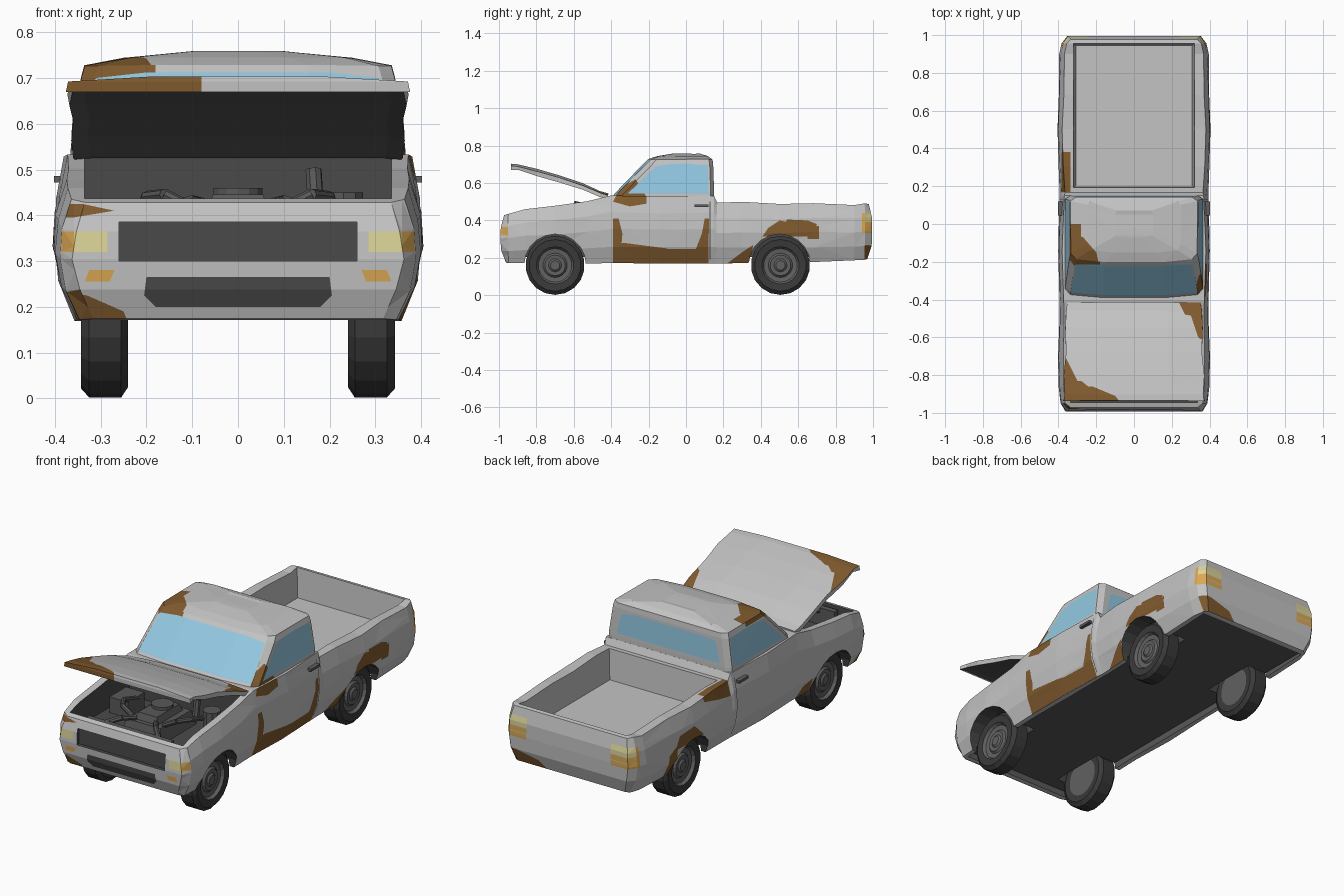
import bpy, bmesh, math, random
from mathutils import Vector, Matrix

if "Cube" in bpy.data.objects:
    bpy.data.objects.remove(bpy.data.objects["Cube"])
random.seed(4)

COLORS = [("grey_paint", (0.55, 0.55, 0.55)), ("rust", (0.22, 0.105, 0.028)),
          ("window_blue", (0.29, 0.58, 0.76)), ("dark_trim", (0.068, 0.068, 0.068)),
          ("tyre_black", (0.042, 0.042, 0.042)), ("hub_grey", (0.12, 0.12, 0.12)),
          ("pale_yellow", (0.72, 0.66, 0.32)), ("amber", (0.70, 0.39, 0.085)),
          ("engine_grey", (0.10, 0.10, 0.10))]
MATS = []
for n, c in COLORS:
    m = bpy.data.materials.new(n)
    m.diffuse_color = (*c, 1)
    m.use_nodes = True
    m.node_tree.nodes["Principled BSDF"].inputs["Base Color"].default_value = m.diffuse_color
    MATS.append(m)
PAINT, RUST, GLASS, DARK, TYRE, HUB, YELLOW, AMBER, ENGINE = range(9)


def finish(name, bm, mat=None):
    bmesh.ops.recalc_face_normals(bm, faces=bm.faces)
    if mat is not None:
        for f in bm.faces:
            f.material_index = mat
    me = bpy.data.meshes.new(name)
    bm.to_mesh(me)
    bm.free()
    for m in MATS:
        me.materials.append(m)
    ob = bpy.data.objects.new(name, me)
    bpy.context.collection.objects.link(ob)
    return ob


def loft(name, halves, jitter=0.0):
    """Mirrored half sections skinned together, ends closed with rows of quads."""
    bm = bmesh.new()
    rings, k = [], len(halves[0])
    for h in halves:
        h = [Vector(p) + Vector([random.uniform(-jitter, jitter) for _ in range(3)]) for p in h]
        rings.append([bm.verts.new(p) for p in h] +
                     [bm.verts.new((-p.x, p.y, p.z)) for p in reversed(h)])
    for a, b in zip(rings, rings[1:]):
        for i in range(2 * k):
            j = (i + 1) % (2 * k)
            bm.faces.new((a[i], a[j], b[j], b[i]))
    for r in (rings[0], rings[-1]):
        for i in range(k - 1):
            bm.faces.new((r[i], r[i + 1], r[2 * k - 2 - i], r[2 * k - 1 - i]))
    return finish(name, bm, PAINT)


def box(name, x0, x1, y0, y1, z0, z1, mat, flare=0.0):
    bm = bmesh.new()
    bmesh.ops.create_cube(bm, size=1)
    for v in bm.verts:
        s = 2 * flare if v.co.z > 0 else 0
        v.co = ((x0 + x1) / 2 + v.co.x * (x1 - x0 + s), (y0 + y1) / 2 + v.co.y * (y1 - y0 + s),
                (z0 + z1) / 2 + v.co.z * (z1 - z0))
    return finish(name, bm, mat)


def tube(name, pts, r, mat, seg=8):
    bm = bmesh.new()
    for a, b in zip(pts, pts[1:]):
        a, b = Vector(a), Vector(b)
        rot = (b - a).to_track_quat('Z', 'Y').to_matrix().to_4x4()
        bmesh.ops.create_cone(bm, cap_ends=True, segments=seg, radius1=r, radius2=r,
                              depth=(b - a).length, matrix=Matrix.Translation((a + b) / 2) @ rot)
    return finish(name, bm, mat)


def cut(ob, cutters):
    for c in cutters:
        md = ob.modifiers.new("cut", 'BOOLEAN')
        md.operation, md.solver, md.object = 'DIFFERENCE', 'EXACT', c
    bpy.context.view_layer.update()
    me = bpy.data.meshes.new_from_object(ob.evaluated_get(bpy.context.evaluated_depsgraph_get()))
    ob.modifiers.clear()
    ob.data = me
    for c in cutters:
        bpy.data.objects.remove(c)


def rect(u0, u1, v0, v1):
    return [(u0, v0), (u1, v0), (u1, v1), (u0, v1)]


def paint(ob, axis, sign, polys, mat, depth=0.0):
    """Cut convex outlines into the faces looking along an axis and colour the inside."""
    bm = bmesh.new()
    bm.from_mesh(ob.data)
    bmesh.ops.triangulate(bm, faces=[f for f in bm.faces if len(f.verts) > 4])
    ua, va = [i for i in range(3) if i != axis]
    for poly in polys:
        lo = [min(p[i] for p in poly) for i in (0, 1)]
        hi = [max(p[i] for p in poly) for i in (0, 1)]

        def hits():
            out = []
            bm.normal_update()
            for f in bm.faces:
                if f.material_index != PAINT or f.normal[axis] * sign < 0.3:
                    continue
                if f.calc_center_median()[axis] * sign < depth:
                    continue
                us, vs = [v.co[ua] for v in f.verts], [v.co[va] for v in f.verts]
                if min(us) < hi[0] and max(us) > lo[0] and min(vs) < hi[1] and max(vs) > lo[1]:
                    out.append(f)
            return out
        edges = list(zip(poly, poly[1:] + poly[:1]))
        for a, b in edges:
            fs = hits()
            geom = fs + list({e for f in fs for e in f.edges}) + list({v for f in fs for v in f.verts})
            co, no = Vector((0, 0, 0)), Vector((0, 0, 0))
            co[ua], co[va] = a
            no[ua], no[va] = a[1] - b[1], b[0] - a[0]
            bmesh.ops.bisect_plane(bm, geom=geom, dist=1e-5, plane_co=co, plane_no=no)
        for f in hits():
            c = f.calc_center_median()
            s = [(b[0] - a[0]) * (c[va] - a[1]) - (b[1] - a[1]) * (c[ua] - a[0]) for a, b in edges]
            if min(s) >= 0 or max(s) <= 0:
                f.material_index = mat
    bm.to_mesh(ob.data)
    bm.free()


# body shell: y, half width, bottom, top
SECTIONS = [(-0.99, .36, .175, .43), (-0.95, .388, .17, .437), (-0.86, .397, .17, .462),
            (-0.7, .402, .17, .48), (-0.53, .398, .17, .505), (-0.4, .396, .17, .535),
            (-0.14, .404, .17, .53), (.148, .395, .172, .53), (.165, .392, .172, .497),
            (.3, .398, .172, .497), (.5, .404, .18, .487), (.68, .4, .18, .495),
            (.9, .394, .185, .485), (.955, .384, .19, .492), (.99, .355, .195, .485)]
PROFILE = [(.885, 0), (.965, .25), (1, .5), (.985, .75), (.935, 1)]
halves = []
for i, (y, w, zb, zt) in enumerate(SECTIONS):
    lean = {0: (.03, .005, -.005, 0, .02), len(SECTIONS) - 1: (-.02, 0, .005, .005, -.01)}.get(i, (0,) * 5)
    halves.append([(w * a, y + d, zb + (zt - zb) * t) for (a, t), d in zip(PROFILE, lean)])
body = loft("truck_body", halves, 0.003)

# engine bay, load bed, grille recess, shallow underside and wheel arches
cutters = [box("bay_cutter", -.335, .335, -.945, -.44, .335, .8, DARK),
           box("bed_cutter", -.308, .308, .205, .945, .335, .6, PAINT, 0.02),
           box("grille_cutter", -.26, .26, -1.1, -.975, .30, .385, DARK),
           box("under_cutter", -.325, .325, -.93, .94, 0, .205, ENGINE)]
for s in (-1, 1):
    for y in (-.7, .5):
        cutters.append(tube("arch_cutter", [(s * .21, y, .162), (s * .5, y, .162)], .165, DARK, 20))
cut(body, cutters)

# lower grille, lamps and indicators
paint(body, 1, -1, [[(-.18, .2), (.18, .2), (.205, .225), (.2, .265), (-.2, .265), (-.205, .225)]], DARK, .9)
for s in (-1, 1):
    paint(body, 1, -1, [rect(s * .285, s * .358, .32, .365)], YELLOW, .9)
    paint(body, 1, -1, [rect(s * .36, s * .386, .32, .365),
                        [(s * .28, .255), (s * .335, .255), (s * .325, .28), (s * .27, .28)]], AMBER, .9)
    paint(body, 1, 1, [rect(s * .25, s * .38, .393, .442)], YELLOW, .9)
    paint(body, 1, 1, [rect(s * .25, s * .38, .332, .358), rect(s * .25, s * .38, .362, .389)], AMBER, .9)
    paint(body, 0, s, [rect(.94, 1, .335, .44), rect(-1, -.955, .32, .365)], AMBER, .3)
    paint(body, 0, s, [rect(.126, .13, .19, .5)], DARK, .3)

# rust on the right side, left side, nose and tail
paint(body, 0, 1, [
    [(-.39, .17), (-.1, .17), (-.1, .25), (-.33, .28), (-.39, .27)], rect(-.1, .12, .17, .248),
    [(-.39, .26), (-.345, .27), (-.34, .33), (-.36, .41), (-.39, .41)],
    [(.05, .24), (.12, .24), (.12, .33), (.085, .33)], [(.085, .33), (.122, .33), (.122, .41), (.1, .41)],
    [(.41, .315), (.7, .315), (.64, .37), (.5, .4), (.44, .36)],
    [(.52, .36), (.68, .34), (.7, .38), (.65, .4), (.54, .405)], rect(.65, .71, .3, .37),
    [(.22, .17), (.34, .17), (.36, .27), (.3, .23)],
    [(-.39, .5), (-.3, .475), (-.21, .49), (-.21, .54), (-.37, .54)]], RUST, .3)
paint(body, 0, -1, [
    [(.17, .42), (.27, .44), (.39, .47), (.4, .5), (.17, .5)],
    [(.42, .315), (.66, .315), (.62, .38), (.5, .39)], [(.62, .18), (.7, .18), (.7, .3), (.64, .34)],
    [(-.53, .17), (-.42, .17), (-.46, .23), (-.53, .25)],
    [(-1, .17), (-.9, .17), (-.94, .23), (-1, .24)]], RUST, .3)
paint(body, 2, 1, [rect(-.4, -.335, .17, .38)], RUST, .44)
paint(body, 1, -1, [[(-.4, .165), (-.24, .165), (-.25, .19), (-.33, .225), (-.4, .235)],
                    [(-.4, .395), (-.36, .395), (-.27, .41), (-.34, .425), (-.4, .425)]], RUST, .9)
paint(body, 1, 1, [[(.13, .18), (.39, .18), (.39, .27), (.32, .265), (.19, .235)]], RUST, .9)

# cab: z, windscreen y, back y, half width
CAB = [(.495, -.405, .15, .368), (.55, -.362, .15, .364), (.7, -.215, .147, .342),
       (.727, -.187, .143, .334), (.743, -.14, .12, .25), (.757, -.06, .07, .1)]
cab = loft("cab", [[(.45 * w, f - .014, z), (.92 * w, f, z), (w, f + .033, z), (w, b - .02, z), (.92 * w, b, z)]
                   for z, f, b, w in CAB], 0.002)
paint(cab, 1, -1, [[(-.335, .545), (.335, .545), (.308, .7), (.2, .712), (-.2, .712), (-.308, .7)]], GLASS)
paint(cab, 1, 1, [[(-.305, .565), (.305, .565), (.28, .675), (.2, .685), (-.2, .685), (-.28, .675)]], GLASS)
for s in (-1, 1):
    paint(cab, 0, s, [[(-.31, .545), (.12, .545), (.115, .692), (0, .706), (-.1, .7), (-.165, .685)]], GLASS, .2)
paint(cab, 0, 1, [[(-.4, .5), (-.2, .5), (-.23, .56), (-.27, .62), (-.34, .58)]], RUST, .2)
paint(cab, 2, 1, [[(-.36, -.24), (-.18, -.24), (-.2, -.15), (-.27, -.07), (-.36, -.04)],
                  rect(-.36, -.28, -.1, 0)], RUST, .69)
paint(cab, 1, -1, [rect(-.36, -.18, .71, .75)], RUST)
paint(cab, 0, -1, [rect(-.2, -.02, .705, .75)], RUST, .2)

# raised hood with dark underside
HOOD = [(-.935, .692, .374), (-.9, .69, .364), (-.8, .662, .37), (-.68, .628, .362),
        (-.55, .585, .362), (-.46, .548, .358), (-.415, .534, .352)]
hood = loft("hood", [[(.9 * w, y, z - .016), (w, y, z - .022), (w, y, z), (.5 * w, y, z + .012)]
                     for y, z, w in HOOD], 0.003)
for p in hood.data.polygons:
    if p.normal.z < -.3:
        p.material_index = ENGINE
paint(hood, 2, 1, [[(-.4, -.96), (-.06, -.96), (-.1, -.91), (-.22, -.86), (-.4, -.86)],
                   [(-.4, -.87), (-.23, -.87), (-.28, -.83), (-.4, -.83)],
                   [(-.4, -.83), (-.3, -.83), (-.36, -.71), (-.4, -.7)],
                   [(.23, -.4), (.4, -.4), (.4, -.5), (.27, -.48)],
                   [(.3, -.48), (.4, -.48), (.4, -.64), (.34, -.6)]], RUST)
paint(hood, 1, -1, [rect(-.4, -.08, .66, .72)], RUST, .9)

# engine parts
box("engine_block", -.12, .12, -.82, -.52, .33, .41, ENGINE, -.02)
box("engine_cover", -.07, .07, -.78, -.56, .40, .445, ENGINE, -.015)
box("battery", -.3, -.19, -.66, -.52, .33, .42, ENGINE)
box("radiator", -.25, .25, -.93, -.9, .33, .425, ENGINE)
tube("air_filter", [(.0, -.64, .44), (.0, -.64, .46)], .055, ENGINE, 14)
tube("fluid_tank", [(.23, -.55, .33), (.23, -.55, .45)], .045, ENGINE, 10)
tube("filler_neck", [(.17, -.6, .42), (.165, -.58, .5)], .018, ENGINE)
for s in (-1, 1):
    tube("manifold_pipe", [(s * .09, -.76, .41), (s * .16, -.75, .445), (s * .2, -.68, .44), (s * .2, -.55, .4)],
         .013, ENGINE)
    tube("coolant_hose", [(s * .06, -.78, .42), (s * .1, -.84, .43), (s * .16, -.9, .41)], .014, ENGINE)

# wheels: lathe profile of x and radius
WHEEL = [(.242, 0), (.242, .1), (.24, .135), (.255, .158), (.325, .158), (.343, .138), (.34, .1),
         (.325, .09), (.322, .065), (.332, .055), (.33, .035), (.338, .025), (.338, 0)]
for s, side in ((-1, "left"), (1, "right")):
    for y, end in ((-.7, "front"), (.505, "rear")):
        bm = bmesh.new()
        vs = [bm.verts.new((s * x, y, .16 + r)) for x, r in WHEEL]
        es = [bm.edges.new(p) for p in zip(vs, vs[1:])]
        bmesh.ops.spin(bm, geom=vs + es, cent=(0, y, .16), axis=(1, 0, 0), angle=2 * math.pi, steps=18)
        bmesh.ops.remove_doubles(bm, verts=bm.verts, dist=1e-4)
        for f in bm.faces:
            r = max(math.hypot(v.co.y - y, v.co.z - .16) for v in f.verts)
            f.material_index = HUB if r < .102 else TYRE
        finish(f"{end}_{side}_wheel", bm)
    # door handles
    box(f"{side}_door_handle", *sorted((s * .375, s * .402)), .045, .12, .472, .486, HUB)
